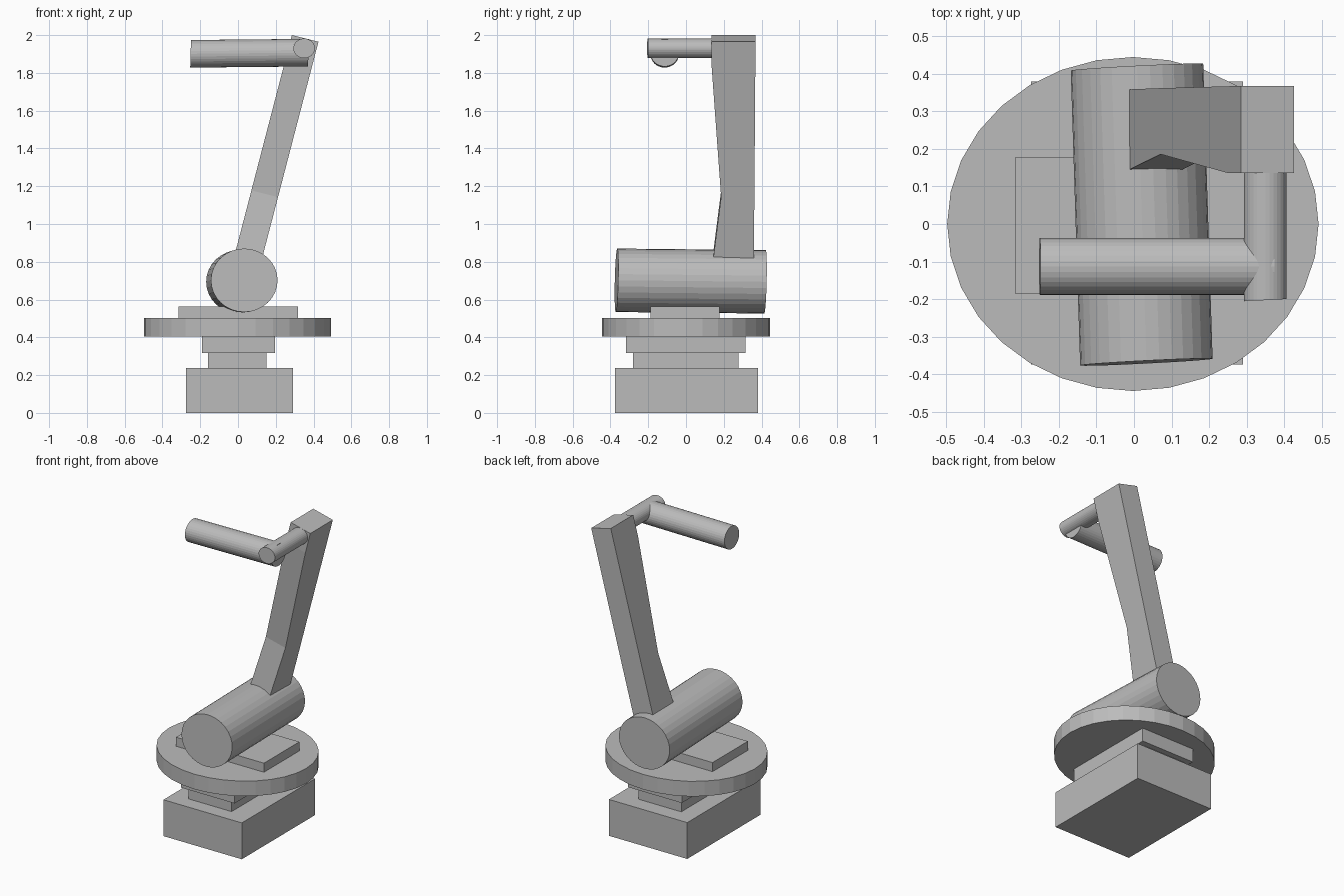
import bpy, bmesh
from mathutils import Matrix, Vector

if "Cube" in bpy.data.objects:
    bpy.data.objects.remove(bpy.data.objects["Cube"])

grey = bpy.data.materials.new("plain grey")
grey.diffuse_color = (0.5, 0.5, 0.5, 1)
grey.use_nodes = True
grey.node_tree.nodes["Principled BSDF"].inputs["Base Color"].default_value = grey.diffuse_color


def finish(name, bm):
    bmesh.ops.recalc_face_normals(bm, faces=bm.faces)
    mesh = bpy.data.meshes.new(name)
    bm.to_mesh(mesh)
    bm.free()
    mesh.materials.append(grey)
    ob = bpy.data.objects.new(name, mesh)
    bpy.context.collection.objects.link(ob)
    return ob


def box(name, lo, hi):
    lo, hi = Vector(lo), Vector(hi)
    bm = bmesh.new()
    bmesh.ops.create_cube(bm, size=1)
    bm.transform(Matrix.Translation((lo + hi) / 2) @ Matrix.Diagonal((*(hi - lo), 1)))
    return finish(name, bm)


def cylinder(name, start, end, u, v, sides=32):
    """Elliptic cylinder between two centres, with half-axis vectors u and v."""
    start, end = Vector(start), Vector(end)
    m = Matrix((u, v, end - start)).transposed().to_4x4()
    m.translation = (start + end) / 2
    bm = bmesh.new()
    bmesh.ops.create_cone(bm, cap_ends=True, segments=sides,
                          radius1=1, radius2=1, depth=1)
    bm.transform(m)
    return finish(name, bm)


# Stepped pedestal
box("base", (-0.275, -0.375, 0), (0.29, 0.38, 0.237))
box("lower_neck", (-0.16, -0.28, 0.237), (0.15, 0.277, 0.317))
box("upper_neck", (-0.19, -0.317, 0.317), (0.197, 0.315, 0.405))

# Oval turntable and the plate on it
cylinder("turntable", (-0.003, 0, 0.405), (-0.003, 0, 0.503),
         (0.495, 0, 0), (0, 0.445, 0))
box("turntable_plate", (-0.316, -0.187, 0.503), (0.318, 0.178, 0.562))

# Shoulder drum, slightly turned about z
cylinder("shoulder_drum", (0.033, -0.368, 0.702), (0.008, 0.418, 0.694),
         (0.1765, 0.009, 0), (0, 0.004, 0.168))

# Leaning arm: rectangular sections (distance from the top, front y, back y)
sections = [(0, 0.136, 0.368), (0.14, 0.136, 0.367),
            (0.85, 0.186, 0.362), (1.27, 0.134, 0.358)]
axis = Vector((-0.252, 0, -0.968))
left_top, right_top = Vector((0.285, 0, 2.0)), Vector((0.426, 0, 1.965))
bm = bmesh.new()
rings = []
for d, front, back in sections:
    l, r = left_top + axis * d, right_top + axis * d
    rings.append([bm.verts.new((p.x, y, p.z)) for p, y in
                  ((l, front), (r, front), (r, back), (l, back))])
for a, b in zip(rings, rings[1:]):
    for i in range(4):
        j = (i + 1) % 4
        bm.faces.new((a[i], a[j], b[j], b[i]))
bm.faces.new(rings[0])
bm.faces.new(rings[-1])
finish("leaning_arm", bm)

# Elbow pin and the forearm reaching left from it
cylinder("elbow_pin", (0.35, -0.203, 1.93), (0.35, 0.16, 1.93),
         (0.057, 0.003, 0), (0, 0, 0.052))
cylinder("forearm", (-0.251, -0.113, 1.901), (0.373, -0.113, 1.907),
         (0, 0.076, 0), (0.002, 0, 0.073))
